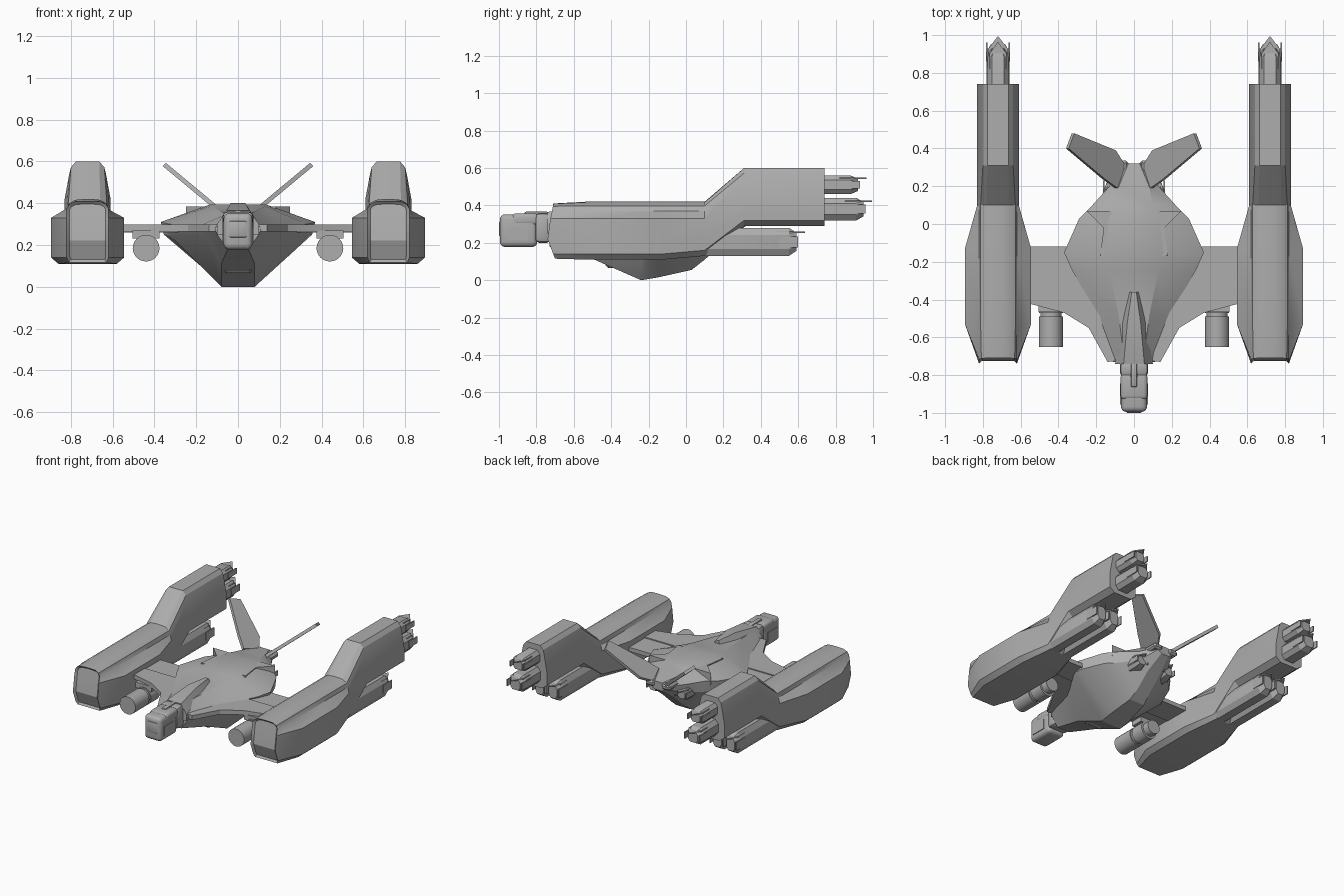
import bpy
import bmesh
import math
from mathutils import Vector

default_cube = bpy.data.objects.get("Cube")
if default_cube:
    bpy.data.objects.remove(default_cube)

grey = bpy.data.materials.new("hull grey")
grey.use_nodes = True
paint = (.42, .42, .42, 1)
grey.diffuse_color = paint
grey.node_tree.nodes["Principled BSDF"].inputs["Base Color"].default_value = paint


def finish(name, bm, angle=25):
    """Turn a bmesh into a named, painted object with sharp edges kept."""
    bmesh.ops.recalc_face_normals(bm, faces=bm.faces)
    mesh = bpy.data.meshes.new(name)
    bm.to_mesh(mesh)
    bm.free()
    mesh.materials.append(grey)
    for polygon in mesh.polygons:
        polygon.use_smooth = True
    mesh.set_sharp_from_angle(angle=math.radians(angle))
    obj = bpy.data.objects.new(name, mesh)
    bpy.context.collection.objects.link(obj)
    return obj


def loft(name, sections, centre=0, front_inset=0):
    """Skin symmetric sections; each lists (half width, y, z) from bottom to top."""
    bm = bmesh.new()
    rings = []
    for half in sections:
        right = [bm.verts.new((centre + x, y, z)) for x, y, z in half]
        left = [bm.verts.new((centre - x, y, z)) for x, y, z in reversed(half)]
        rings.append(right + left)
    count = len(rings[0])
    for a, b in zip(rings, rings[1:]):
        for i in range(count):
            j = (i + 1) % count
            bm.faces.new((a[i], a[j], b[j], b[i]))
    caps = []
    for ring in (rings[0], rings[-1]):
        caps.append([bm.faces.new((ring[i], ring[i + 1], ring[count - 2 - i], ring[count - 1 - i]))
                     for i in range(count // 2 - 1)])
    bmesh.ops.recalc_face_normals(bm, faces=bm.faces)
    if front_inset:
        bmesh.ops.inset_region(bm, faces=caps[0], thickness=front_inset, depth=-front_inset)
    return finish(name, bm)


def slab(name, outline, offset):
    """Extrude a flat outline of 3D points along an offset vector."""
    bm = bmesh.new()
    face = bm.faces.new([bm.verts.new(p) for p in outline])
    extruded = bmesh.ops.extrude_face_region(bm, geom=[face])["geom"]
    moved = [v for v in extruded if isinstance(v, bmesh.types.BMVert)]
    bmesh.ops.translate(bm, verts=moved, vec=Vector(offset))
    return finish(name, bm)


def box(name, centre, size, bevel=0, segments=1):
    bm = bmesh.new()
    bmesh.ops.create_cube(bm, size=1)
    bmesh.ops.scale(bm, vec=size, verts=bm.verts)
    bmesh.ops.translate(bm, vec=centre, verts=bm.verts)
    if bevel:
        bmesh.ops.bevel(bm, geom=bm.edges[:], offset=bevel, segments=segments,
                        affect='EDGES', profile=.5)
    return finish(name, bm, 35)


def cylinder(name, x, z, start, end, radius):
    bm = bmesh.new()
    bmesh.ops.create_cone(bm, cap_ends=True, segments=24, radius1=radius,
                          radius2=radius, depth=end - start)
    for v in bm.verts:
        v.co = (x + v.co.x, (start + end) / 2 + v.co.z, z + v.co.y)
    return finish(name, bm)


def thruster(name, x, z, start, end, width, height):
    """Chamfered pod with a tapered end, a pointed top plate and two side fins."""
    def ring(y, k):
        w, h = width / 2 * k, height / 2 * k
        return [(w * .6, y, z - h), (w, y, z - h * .5), (w, y, z + h * .5), (w * .6, y, z + h)]
    loft(name, [ring(start, 1), ring(end - .04, 1), ring(end, .65)], x)
    w, top = width * .42, z + height * .32
    slab(name + "_pointed_plate", [(x - w, end - .1, top), (x + w, end - .1, top),
                                   (x + w, end - .02, top), (x, end + .045, top),
                                   (x - w, end - .02, top)], (0, 0, .008))
    for side in (-1, 1):
        box(name + "_side_fin", (x + side * width / 2, end - .04, z), (.008, .1, height * .4))


def nacelle_section(y, low, high, base, side, crown, lift):
    """Arched nacelle cross-section with flat flanks."""
    return [(base, y, low), (side, y, low + .03), (side, y, low + .11), (side, y, high - .09),
            (crown, y, high - lift), (crown * .92, y, high - .022),
            (crown * .6, y, high - .004), (crown * .2, y, high)]


# Engine nacelles, one on each side
for label, s in (("left", 1), ("right", -1)):
    cx = s * .72
    nose = [(w, y, z) for w, y, z in (
        (.09, -.7, .115), (.1, -.71, .14), (.1, -.74, .22), (.1, -.725, .33),
        (.1, -.715, .375), (.088, -.712, .395), (.06, -.71, .408), (.02, -.71, .41))]
    boom = ((.07, .29), (.11, .32), (.11, .36), (.11, .42),
            (.088, .54), (.08, .572), (.056, .6), (.02, .6))
    loft(label + "_nacelle", [
        nose,
        nacelle_section(-.53, .11, .42, .14, .175, .1, .05),
        nacelle_section(-.13, .11, .42, .14, .175, .1, .05),
        nacelle_section(.1, .13, .42, .09, .11, .1, .05),
        [(w, .31, z) for w, z in boom],
        [(w, .74, z) for w, z in boom]], cx, .014)
    thruster(label + "_top_thruster", cx, .51, .6, .92, .11, .1)
    thruster(label + "_middle_thruster", cx, .38, .6, .95, .12, .12)
    for lane in (-1, 1):
        thruster(label + "_lower_thruster", cx + lane * .054, .205, .02, .59, .104, .15)

    # Wing, with a raised rear flap
    wing = [(.05, -.72), (.14, -.73), (.24, -.55), (.37, -.47), (.56, -.42), (.56, -.3), (.05, -.3)]
    slab(label + "_wing", [(s * x, y, .265) for x, y in wing], (0, 0, .032))
    flap = [(.1, -.31), (.56, -.3), (.56, -.12), (.1, -.12)]
    slab(label + "_wing_flap", [(s * x, y, .26) for x, y in flap], (0, 0, .03))

    # Cannon slung under the wing
    cylinder(label + "_cannon", s * .44, .185, -.65, -.49, .064)
    cylinder(label + "_cannon_groove", s * .44, .185, -.5, -.46, .056)
    cylinder(label + "_cannon_rear", s * .44, .185, -.47, -.37, .064)
    cylinder(label + "_cannon_cap", s * .44, .185, -.38, -.32, .05)
    box(label + "_cannon_pylon", (s * .44, -.42, .25), (.13, .09, .04))

    # Canted tail fin
    fin = [(.1, .19), (.06, .31), (.11, .39), (.33, .48), (.36, .4), (.17, .24)]
    slab(label + "_tail_fin", [(s * x, y, .345 + (x - .08) * .83) for x, y in fin],
         (s * -.014, 0, .016))

    # Shoulder housing on the hull
    housing = [(.1, -.17), (.18, -.17), (.16, -.02), (.25, .07), (.1, .07)]
    slab(label + "_shoulder_housing", [(s * x, y, .3) for x, y in housing], (0, 0, .085))
    thruster(label + "_hull_thruster", s * .115, .25, 0, .22, .09, .09)
    box(label + "_tail_tip", (s * .065, .28, .33), (.07, .11, .04), .012)

# Faceted hull: keel, lower chine, upper chine, shoulder, roof
hull = [
    (-.73, .05, .18, .1, .25, .11, .28, .05, .35),
    (-.49, .08, .11, .16, .25, .19, .29, .08, .36),
    (-.24, .08, 0, .32, .24, .33, .3, .13, .385),
    (-.15, .08, .015, .355, .25, .37, .31, .13, .395),
    (.03, .06, .055, .28, .25, .29, .325, .12, .39),
    (.1, .05, .11, .21, .25, .22, .33, .1, .385),
    (.2, .05, .2, .12, .26, .13, .32, .08, .37),
    (.32, .03, .29, .06, .31, .06, .33, .03, .35)]
loft("hull", [[(row[i], row[0], row[i + 1]) for i in range(1, len(row), 2)] for row in hull])
box("chin_intake", (0, -.38, .1), (.14, .1, .07), .015)

# Spine running back from the neck
loft("spine", [
    [(.1, -.74, .25), (.1, -.74, .3), (.055, -.74, .365)],
    [(.07, -.52, .27), (.065, -.52, .35), (.035, -.52, .4)],
    [(.03, -.36, .3), (.025, -.36, .37), (.012, -.36, .395)]])

# Head with collar, visor, jaw and crest
box("neck_collar", (0, -.765, .28), (.15, .09, .16), .025, 2)
box("head", (0, -.895, .265), (.138, .2, .175), .028, 4)
box("brow", (0, -.86, .325), (.142, .14, .065), .02, 3)
box("visor", (0, -.99, .275), (.085, .02, .08), .008, 2)
box("jaw", (0, -.93, .2), (.12, .12, .035), .012, 2)
box("crest", (0, -.8, .35), (.036, .13, .035), .012, 2)
for side in (-1, 1):
    box("cheek_panel", (side * .07, -.9, .25), (.008, .11, .07))
